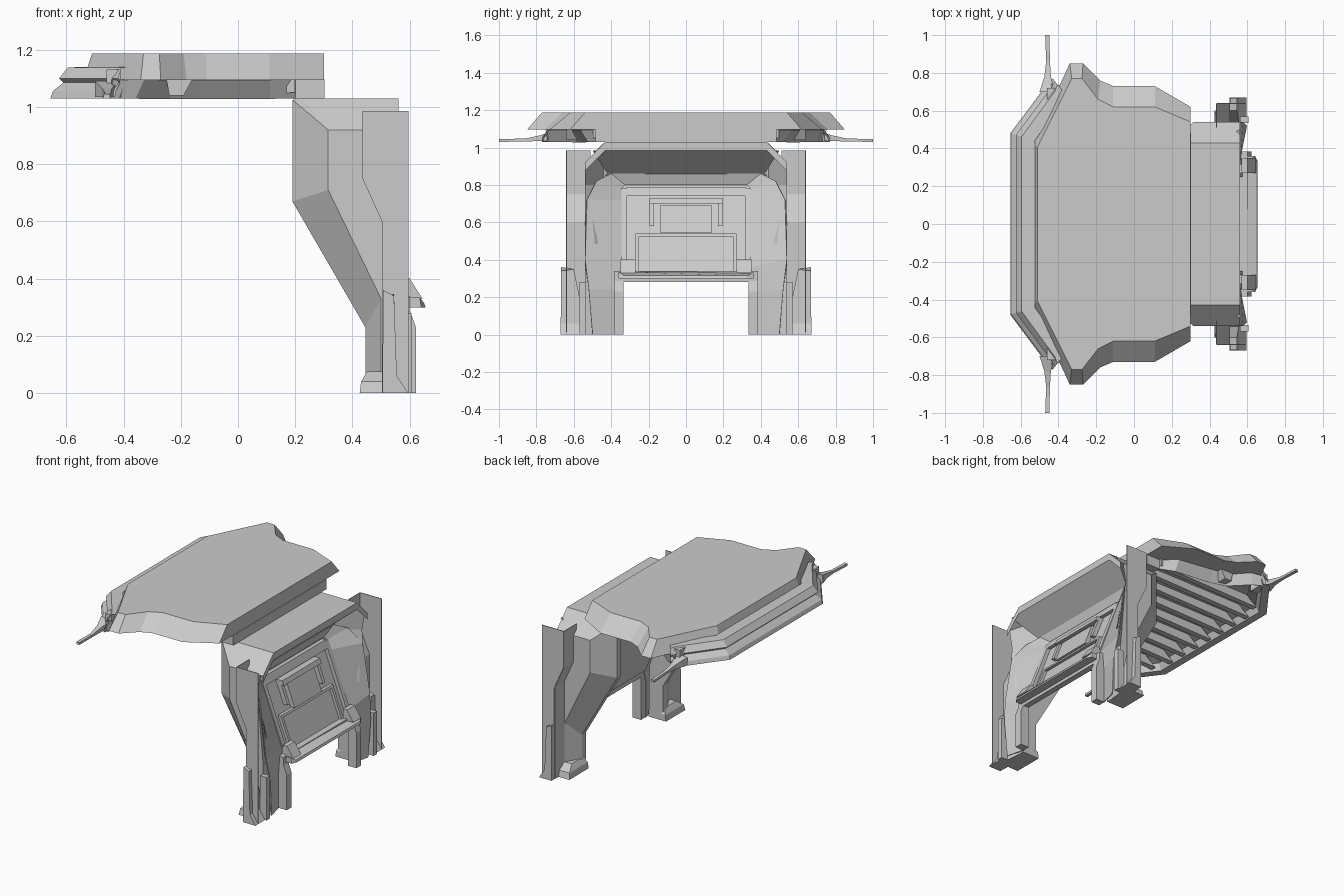
import bpy, bmesh

if "Cube" in bpy.data.objects:
    bpy.data.objects.remove(bpy.data.objects["Cube"])

def loft(name, loops, caps=True, closed=True, mirror=False, thick=0.0):
    """Skin a list of equal-length point loops; optionally mirror across y."""
    me = bpy.data.meshes.new(name)
    bm = bmesh.new()
    rows = [[bm.verts.new(p) for p in loop] for loop in loops]
    n = len(rows[0])
    for a, b in zip(rows, rows[1:]):
        for i in range(n if closed else n - 1):
            j = (i + 1) % n
            bm.faces.new((a[i], a[j], b[j], b[i]))
    if caps and closed:
        bm.faces.new(rows[0][::-1])
        bm.faces.new(rows[-1])
    bmesh.ops.recalc_face_normals(bm, faces=bm.faces)
    bm.to_mesh(me)
    bm.free()
    ob = bpy.data.objects.new(name, me)
    bpy.context.collection.objects.link(ob)
    if thick:
        m = ob.modifiers.new("thickness", 'SOLIDIFY')
        m.thickness = thick
        m.offset = 0
    if mirror:
        m = ob.modifiers.new("mirror", 'MIRROR')
        m.use_axis = (False, True, False)
    return ob

def side(profile, y):
    return [(x, y, z) for x, z in profile]

def extrude(name, profile, y0, y1, mirror=False):
    return loft(name, [side(profile, y0), side(profile, y1)], mirror=mirror)

def box(name, x0, x1, y0, y1, z0, z1, mirror=False):
    return extrude(name, [(x0, z0), (x1, z0), (x1, z1), (x0, z1)], y0, y1, mirror)

def outline(half, z):
    """Full closed plan outline from its +y half."""
    return [(x, y, z) for x, y in half] + [(x, -y, z) for x, y in reversed(half)]

# Canopy roof slab with sloping rim
top = [(-.51, .41), (-.33, .77), (-.275, .77), (-.19, .66), (-.11, .62), (.11, .62), (.30, .54)]
rim = [(-.54, .42), (-.34, .85), (-.27, .85), (-.18, .76), (-.11, .73), (.11, .73), (.30, .62)]
loft("roof_slab", [outline(rim, 1.095), outline(top, 1.187)])

# Skirt hanging below the roof
skirt = [(-.44, .74), (-.33, .72), (-.24, .62), (-.13, .60), (.11, .56), (.20, .48), (.30, .48)]
skirt_low = [(-.44, .74), (-.36, .70), (-.24, .58), (-.13, .55), (.11, .52), (.20, .48), (.30, .48)]
loft("roof_skirt", [outline(skirt, 1.095), outline(skirt_low, 1.03)], caps=False, closed=False, thick=.008)

# Stepped nose around the -x end
def nose(d, z):
    half = [(-.43 + .4 * d, .77 - .5 * d), (-.46 + .7 * d, .74 - .6 * d), (-.655 + d, .48 - .3 * d)]
    return [(x, y, z) for x, y in half] + [(x, -y, z) for x, y in reversed(half)]
steps = [(.13, 1.14), (.06, 1.138), (.03, 1.10), (.045, 1.085), (.008, 1.055),
         (0, 1.03), (.05, 1.03), (.07, 1.075), (.13, 1.09)]
loft("stepped_nose", [nose(d, z) for d, z in steps], closed=False)

# Ribs on the underside
for i in range(9):
    y = -.48 + .12 * i
    x0 = -.60 if abs(y) < .45 else -.56
    extrude("ceiling_rib", [(x0, 1.035), (x0 + .08, 1.095), (.20, 1.095), (.20, 1.05)], y - .018, y + .018)
box("ceiling_beam", .20, .30, -.48, .48, 1.032, 1.095)

# Thin blades at both roof tips
blade = [(.70, -.50, -.42, 1.035, 1.09), (.78, -.475, -.44, 1.035, 1.065),
         (.86, -.465, -.445, 1.032, 1.048), (1.0, -.47, -.448, 1.03, 1.045)]
loft("tip_blade", [[(a, y, l), (b, y, l), (b, y, h), (a, y, h)] for y, a, b, l, h in blade], mirror=True)
box("tip_bracket", -.46, -.41, .62, .72, 1.04, 1.13, mirror=True)
extrude("rim_bracket", [(-.24, 1.04), (-.19, 1.04), (-.16, 1.095), (-.25, 1.095)], .56, .64, mirror=True)

# Doorway cover: flat top, chamfered shoulders and a sloping soffit
cover = [(.54, .92, .315), (.43, 1.03, .19)]
plan = [(y, z, x) for y, z, x in cover] + [(-y, z, x) for y, z, x in reversed(cover)]
loft("cover_top", [[(x, y, z) for y, z, x in plan], [(.56, y, z) for y, z, x in plan]],
     closed=False)
loft("cover_lip", [[(.56, y, z) for y, z, x in plan],
                   [(.56, y, z - .045) for y, z, x in plan]], closed=False)
loft("cover_soffit", [[(.56, -.50, .985), (.56, .50, .985)], [(.41, -.42, .86), (.41, .42, .86)]], closed=False)
loft("cover_back", [[(.19, -.43, 1.03), (.19, .43, 1.03)], [(.19, -.43, .90), (.19, .43, .90)],
                    [(.40, -.43, .85), (.40, .43, .85)]], closed=False)

# Tapering side pylons, chamfered on the outer -x corner
inner = [(.19, 1.025), (.19, .67), (.445, .23), (.445, .06), (.50, 0), (.55, 0), (.545, .34), (.36, .80), (.40, 1.0)]
outer = [(.315, .92), (.315, .71), (.50, .33), (.50, .06), (.50, 0), (.56, 0), (.56, .34), (.52, .80), (.54, .92)]
loft("side_pylon", [side(inner, .40), side(inner, .44), side(outer, .54)], mirror=True)
loft("pylon_foot", [[(.425, .40, 0), (.55, .40, 0), (.55, .60, 0), (.425, .60, 0)],
                    [(.43, .40, .04), (.55, .40, .04), (.55, .59, .04), (.43, .59, .04)],
                    [(.45, .42, .075), (.55, .42, .075), (.55, .54, .075), (.45, .54, .075)]], mirror=True)

# Outer fins: thin return wall plus thin outer sheet, open towards +x
edge = [(.437, .985), (.437, .75), (.505, .60), (.505, 0)]
loft("fin_wall", [side(edge, .51), side(edge, .638)], closed=False, mirror=True, thick=.004)
extrude("fin_sheet", [(.595, 0), (.595, .985)] + edge, .636, .641, mirror=True)

# Boots at the fin bases
loft("fin_boot", [[(.505, .54, 0), (.595, .54, 0), (.595, .67, 0), (.505, .67, 0)],
                  [(.505, .54, .06), (.555, .54, .06), (.555, .67, .06), (.505, .67, .06)],
                  [(.507, .60, .35), (.545, .60, .35), (.545, .667, .34), (.507, .667, .36)]], mirror=True)
box("boot_strip", .56, .607, .535, .57, 0, .28, mirror=True)

# Slanted doorway surround
def px(z):
    return .575 - .38 * (z - .34)
frame_out = [(.50, 0, .59), (.52, .24, .595), (.54, .40, .575), (.53, .72, .53), (.48, .82, .46), (.40, .86, .41), (0, .86, .41)]
frame_in = [(.38, 0, .56), (.38, .24, .56), (.345, .36, .56), (.345, .72, .43), (.345, .78, .40), (.325, .80, .39), (0, .80, .39)]
loft("door_surround", [[(x, y, z) for y, z, x in frame_out], [(x, y, z) for y, z, x in frame_in]],
     closed=False, mirror=True, thick=.006)

# Slanted panel and its raised fittings
def slab(name, y0, y1, z0, z1, d, t=.02, mirror=False):
    extrude(name, [(px(z0) + d, z0), (px(z1) + d, z1), (px(z1) + d - t, z1), (px(z0) + d - t, z0)], y0, y1, mirror)
slab("door_panel", -.36, .36, .32, .82, -.02)
slab("panel_edge", .315, .345, .34, .78, .005, .025, mirror=True)
slab("panel_lintel", -.32, .32, .74, .79, .005, .025)
slab("console_side", .25, .27, .34, .54, .0, .02, mirror=True)
slab("console_top", -.25, .25, .525, .54, .0)
slab("screen_post", .17, .195, .58, .70, .012, .03, mirror=True)
slab("screen_face", -.14, .14, .545, .69, .012, .03)
slab("screen_top", -.195, .195, .70, .73, .03, .05)

# Sill, crossbar and inner legs
box("crossbar", .56, .60, -.385, .385, .28, .34)
loft("sill", [[(.56, -.36, .30), (.56, .36, .30), (.64, .36, .30), (.655, .33, .30), (.655, -.33, .30), (.64, -.36, .30)],
              [(.56, -.36, .335), (.56, .36, .335), (.635, .36, .335), (.65, .33, .315), (.65, -.33, .315), (.635, -.36, .335)]])
extrude("sill_bracket", [(.57, .33), (.645, .33), (.60, .40), (.57, .40)], .27, .35, mirror=True)
extrude("inner_leg", [(.56, 0), (.622, 0), (.622, .23), (.595, .30), (.56, .30)], .335, .385, mirror=True)
